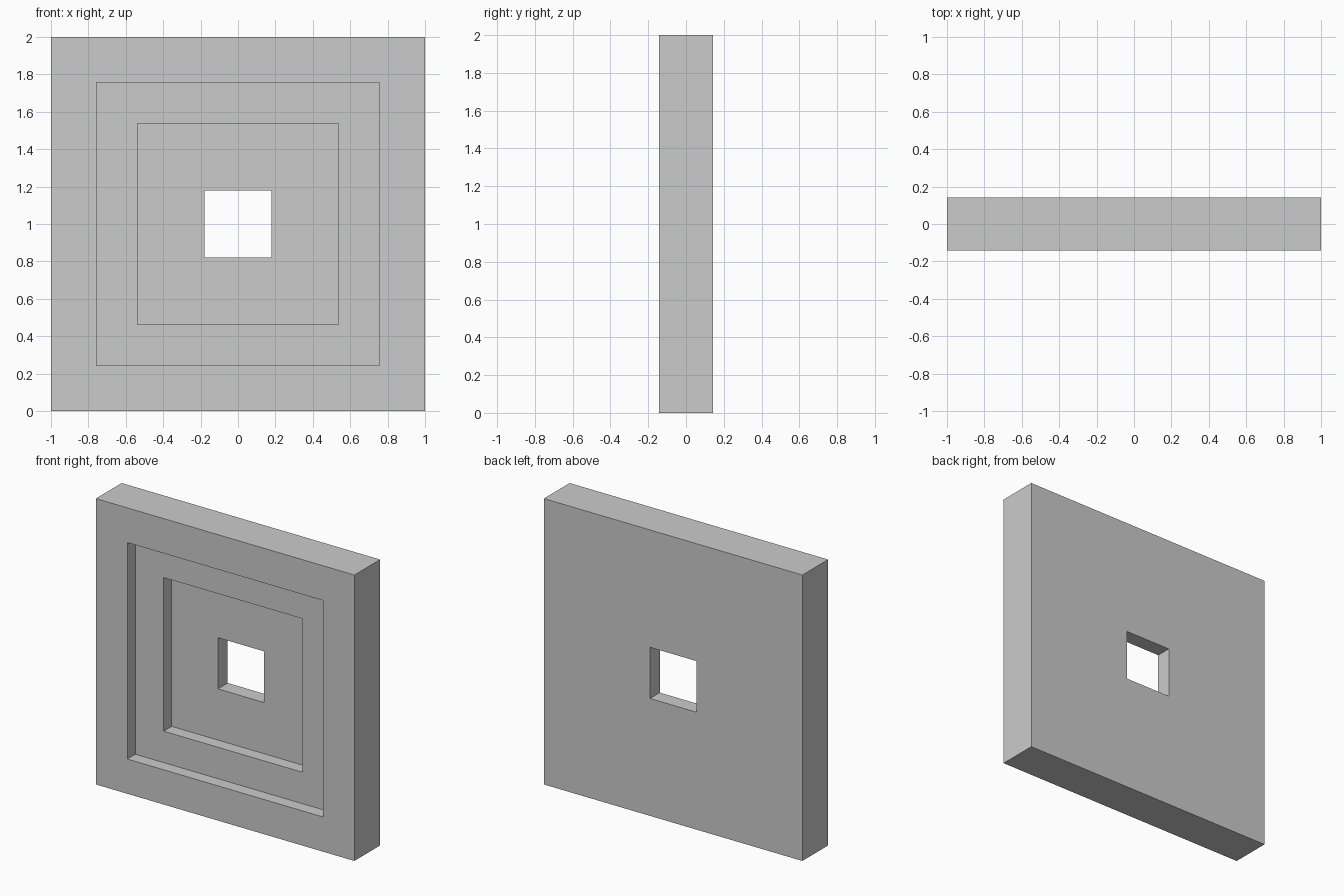
import bpy, bmesh

if "Cube" in bpy.data.objects:
    bpy.data.objects.remove(bpy.data.objects["Cube"])

# Stepped square panel: (half size, depth y) profile swept around a square
Y_FRONT, Y_STEP1, Y_STEP2, Y_BACK = -0.142, -0.054, 0.034, 0.142
PROFILE = [
    (1.0, Y_FRONT), (0.757, Y_FRONT),      # front border
    (0.757, Y_STEP1), (0.537, Y_STEP1),    # first recess
    (0.537, Y_STEP2), (0.179, Y_STEP2),    # second recess
    (0.179, Y_BACK), (1.0, Y_BACK),        # through hole and back
]
CORNERS = [(-1, -1), (1, -1), (1, 1), (-1, 1)]

bm = bmesh.new()
rings = [[bm.verts.new((sx * h, y, 1 + sz * h)) for sx, sz in CORNERS]
         for h, y in PROFILE]

# Join each square ring to the next, closing back to the first
for i, a in enumerate(rings):
    b = rings[(i + 1) % len(rings)]
    for k in range(4):
        n = (k + 1) % 4
        bm.faces.new((a[k], a[n], b[n], b[k]))
bmesh.ops.recalc_face_normals(bm, faces=bm.faces)

mesh = bpy.data.meshes.new("stepped_panel")
bm.to_mesh(mesh)
bm.free()
bpy.context.collection.objects.link(bpy.data.objects.new("stepped_panel", mesh))
